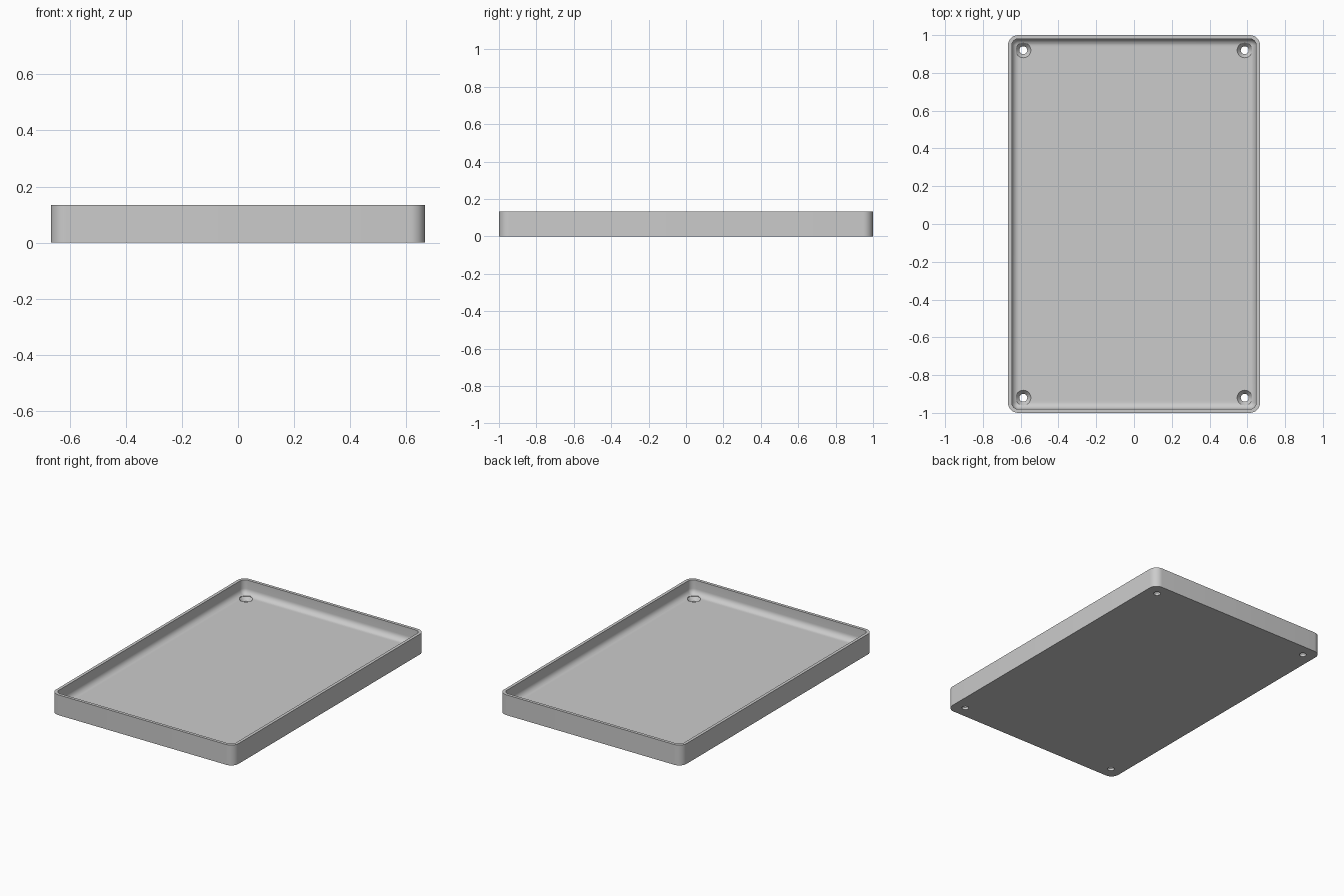
import bpy, bmesh, math

if "Cube" in bpy.data.objects:
    bpy.data.objects.remove(bpy.data.objects["Cube"], do_unlink=True)

HALF_X, HALF_Y, HEIGHT = 0.667, 1.0, 0.134
CORNER, WALL, FILLET, FLOOR = 0.054, 0.02, 0.038, 0.04
STEPS = 8

grey = bpy.data.materials.new("light_grey")
grey.use_nodes = True
grey.diffuse_color = (0.6, 0.6, 0.6, 1)
grey.node_tree.nodes["Principled BSDF"].inputs["Base Color"].default_value = (0.6, 0.6, 0.6, 1)


def make_object(name, bm):
    bmesh.ops.recalc_face_normals(bm, faces=bm.faces)
    mesh = bpy.data.meshes.new(name)
    bm.to_mesh(mesh)
    bm.free()
    mesh.materials.append(grey)
    obj = bpy.data.objects.new(name, mesh)
    bpy.context.collection.objects.link(obj)
    return obj


def bridge(bm, rings):
    for a, b in zip(rings, rings[1:]):
        n = len(a)
        for i in range(n):
            j = (i + 1) % n
            bm.faces.new((a[i], a[j], b[j], b[i]))
    bm.faces.new(rings[0])
    bm.faces.new(rings[-1])


def rounded_ring(bm, inset, z):
    r = max(CORNER - inset, 0.006)
    ring = []
    for k, (sx, sy) in enumerate([(1, 1), (-1, 1), (-1, -1), (1, -1)]):
        cx, cy = sx * (HALF_X - inset - r), sy * (HALF_Y - inset - r)
        for i in range(STEPS + 1):
            a = math.pi / 2 * (k + i / STEPS)
            ring.append(bm.verts.new((cx + r * math.cos(a), cy + r * math.sin(a), z)))
    return ring


# Tray: outer wall, flat rim, inner wall and rounded fillet down to the floor
profile = [(0, 0), (0, HEIGHT), (WALL, HEIGHT)]
for i in range(STEPS + 1):
    a = math.pi / 2 * i / STEPS
    profile.append((WALL + FILLET * (1 - math.cos(a)), FLOOR + FILLET * (1 - math.sin(a))))
bm = bmesh.new()
bridge(bm, [rounded_ring(bm, inset, z) for inset, z in profile])
tray = make_object("tray", bm)

# Countersunk screw holes in the four corners
bm = bmesh.new()
for sx in (-1, 1):
    for sy in (-1, 1):
        rings = []
        for r, z in [(0.021, -0.05), (0.021, 0.016), (0.04, FLOOR), (0.04, 0.1)]:
            rings.append([bm.verts.new((sx * 0.586 + r * math.cos(math.tau * i / 32),
                                        sy * 0.92 + r * math.sin(math.tau * i / 32), z))
                          for i in range(32)])
        bridge(bm, rings)
cutter = make_object("screw_hole_cutter", bm)
cutter.hide_render = True

cut = tray.modifiers.new("screw_holes", 'BOOLEAN')
cut.operation = 'DIFFERENCE'
cut.solver = 'EXACT'
cut.object = cutter

bpy.ops.object.select_all(action='DESELECT')
tray.select_set(True)
bpy.context.view_layer.objects.active = tray
bpy.ops.object.modifier_apply(modifier=cut.name)
bpy.data.objects.remove(cutter, do_unlink=True)
bpy.ops.object.shade_smooth_by_angle(angle=math.radians(30))
